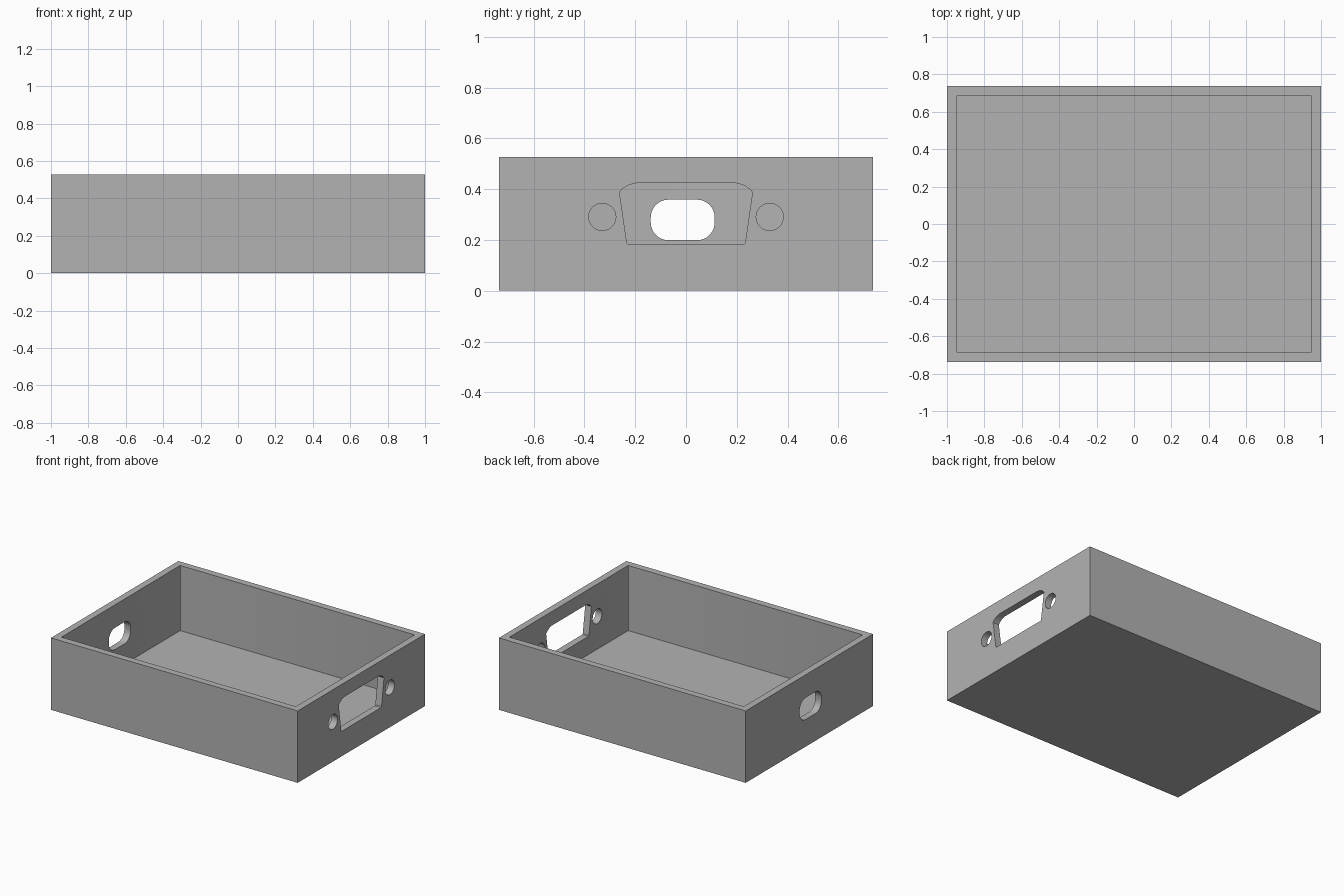
import bpy, bmesh
from math import cos, sin, pi
from mathutils import Matrix, Vector

if "Cube" in bpy.data.objects:
    bpy.data.objects.remove(bpy.data.objects["Cube"])

LENGTH, WIDTH, HEIGHT, WALL = 2.0, 1.474, 0.527, 0.05

grey = bpy.data.materials.new("plain grey")
grey.use_nodes = True
grey.diffuse_color = (0.45, 0.45, 0.45, 1)
grey.node_tree.nodes["Principled BSDF"].inputs["Base Color"].default_value = grey.diffuse_color


def prism(name, outline, start, depth):
    """Extrude a closed outline of 3D points along a depth vector."""
    bm = bmesh.new()
    face = bm.faces.new([bm.verts.new(Vector(p) + Vector(start)) for p in outline])
    ext = bmesh.ops.extrude_face_region(bm, geom=[face])
    bmesh.ops.translate(bm, vec=depth, verts=[v for v in ext["geom"] if isinstance(v, bmesh.types.BMVert)])
    bmesh.ops.recalc_face_normals(bm, faces=bm.faces)
    mesh = bpy.data.meshes.new(name)
    bm.to_mesh(mesh)
    bm.free()
    mesh.materials.append(grey)
    obj = bpy.data.objects.new(name, mesh)
    bpy.context.collection.objects.link(obj)
    return obj


def rounded_rect(w, h, r, steps):
    """Rounded rectangle centred on the origin, as 2D points."""
    pts = []
    for i, (sx, sy) in enumerate([(1, 1), (-1, 1), (-1, -1), (1, -1)]):
        for k in range(steps + 1):
            a = (i + k / steps) * pi / 2
            pts.append((sx * (w / 2 - r) + r * cos(a), sy * (h / 2 - r) + r * sin(a)))
    return pts


def cut(target, cutter):
    cutter.hide_render = True
    mod = target.modifiers.new("cut", 'BOOLEAN')
    mod.operation, mod.solver, mod.object = 'DIFFERENCE', 'EXACT', cutter
    bpy.context.view_layer.objects.active = target
    bpy.ops.object.modifier_apply(modifier=mod.name)
    bpy.data.objects.remove(cutter)


def wall_cutter(name, outline, side, y=0, z=0):
    """Cutter through the end wall on the given x side."""
    return prism(name, [(0, a, b) for a, b in outline],
                 (side * (LENGTH / 2 - WALL) - 0.1, y, z), (0.2, 0, 0))


# Outer block
bm = bmesh.new()
bmesh.ops.create_cube(bm, size=1, matrix=Matrix.Translation((0, 0, HEIGHT / 2))
                      @ Matrix.Diagonal((LENGTH, WIDTH, HEIGHT, 1)))
mesh = bpy.data.meshes.new("open_box")
bm.to_mesh(mesh)
bm.free()
mesh.materials.append(grey)
box = bpy.data.objects.new("open_box", mesh)
bpy.context.collection.objects.link(box)

# Hollow interior, open at the top
hollow = rounded_rect(LENGTH - 2 * WALL, WIDTH - 2 * WALL, 0.006, 3)
cut(box, prism("hollow_cutter", [(x, y, 0) for x, y in hollow], (0, 0, WALL), (0, 0, HEIGHT)))

# Tapered connector opening in the left end, with a screw hole on each side
half = [(0.227, 0.183), (0.233, 0.188), (0.262, 0.388), (0.25, 0.402), (0.225, 0.417), (0.198, 0.424)]
cut(box, wall_cutter("connector_cutter", half + [(-y, z) for y, z in reversed(half)], 1))
for side in (-1, 1):
    circle = rounded_rect(0.107, 0.107, 0.0534, 10)
    cut(box, wall_cutter("screw_hole_cutter", circle, 1, side * 0.33, 0.291))

# Cable slot in the right end
cut(box, wall_cutter("slot_cutter", rounded_rect(0.252, 0.16, 0.07, 8), -1, -0.013, 0.279))

# Smooth the small curves, keep the edges sharp
box.select_set(True)
bpy.context.view_layer.objects.active = box
bpy.ops.object.shade_smooth_by_angle()
